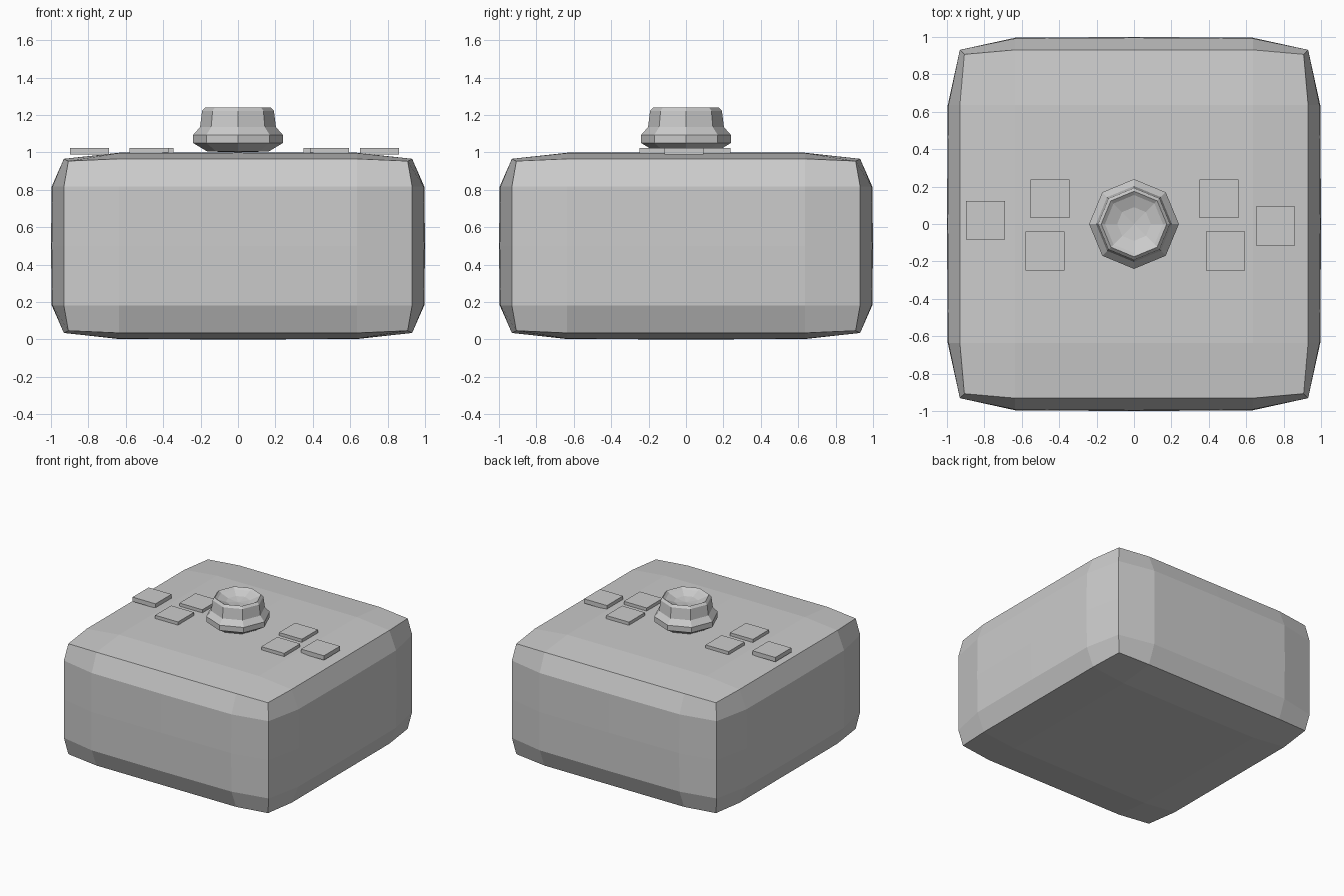
import bpy, bmesh
from math import cos, sin, pi

if "Cube" in bpy.data.objects:
    bpy.data.objects.remove(bpy.data.objects["Cube"])


def finish(name, bm):
    bmesh.ops.remove_doubles(bm, verts=bm.verts, dist=0.0005)
    bmesh.ops.recalc_face_normals(bm, faces=bm.faces)
    me = bpy.data.meshes.new(name)
    bm.to_mesh(me)
    bm.free()
    ob = bpy.data.objects.new(name, me)
    bpy.context.collection.objects.link(ob)
    return ob


# Pillow-shaped body: 4x4 faces per side, bulging away from sharp edges
bm = bmesh.new()
bmesh.ops.create_cube(bm, size=2)
bmesh.ops.subdivide_edges(bm, edges=bm.edges, cuts=3, use_grid_fill=True)
for v in bm.verts:
    outer = sum(abs(c) > 0.9 for c in v.co)
    flat = sum(abs(c) < 0.1 for c in v.co)
    reach = {3: 0.907, 2: 0.931, 1: 0.992 + 0.004 * flat}[outer]
    for i in range(3):
        a = abs(v.co[i])
        size = reach if a > 0.9 else 0.635 if a > 0.1 else 0
        v.co[i] = size if v.co[i] > 0 else -size
    v.co.z = 0.5 + v.co.z / 2
finish("body", bm)

# Eight-sided thumb stick with a dished top
profile = [(0, 1.0), (0.165, 1.005), (0.24, 1.05), (0.24, 1.093), (0.203, 1.135),
           (0.192, 1.222), (0.175, 1.24), (0.155, 1.225), (0.09, 1.2), (0, 1.19)]
bm = bmesh.new()
rings = [[bm.verts.new((r * cos(k * pi / 4), r * sin(k * pi / 4), z)) for k in range(8)]
         for r, z in profile]
for a, b in zip(rings, rings[1:]):
    for k in range(8):
        n = (k + 1) % 8
        bm.faces.new((a[k], a[n], b[n], b[k]))
finish("thumb_stick", bm)

# Thin square buttons either side of the stick
buttons = [(-0.795, 0.02), (-0.45, 0.135), (-0.475, -0.145),
           (0.455, 0.135), (0.49, -0.145), (0.757, -0.01)]
for i, (x, y) in enumerate(buttons):
    bm = bmesh.new()
    bmesh.ops.create_cube(bm, size=1)
    for v in bm.verts:
        v.co = (x + v.co.x * 0.208, y + v.co.y * 0.208, 1.006 + v.co.z * 0.036)
    finish(f"button_{i + 1}", bm)
